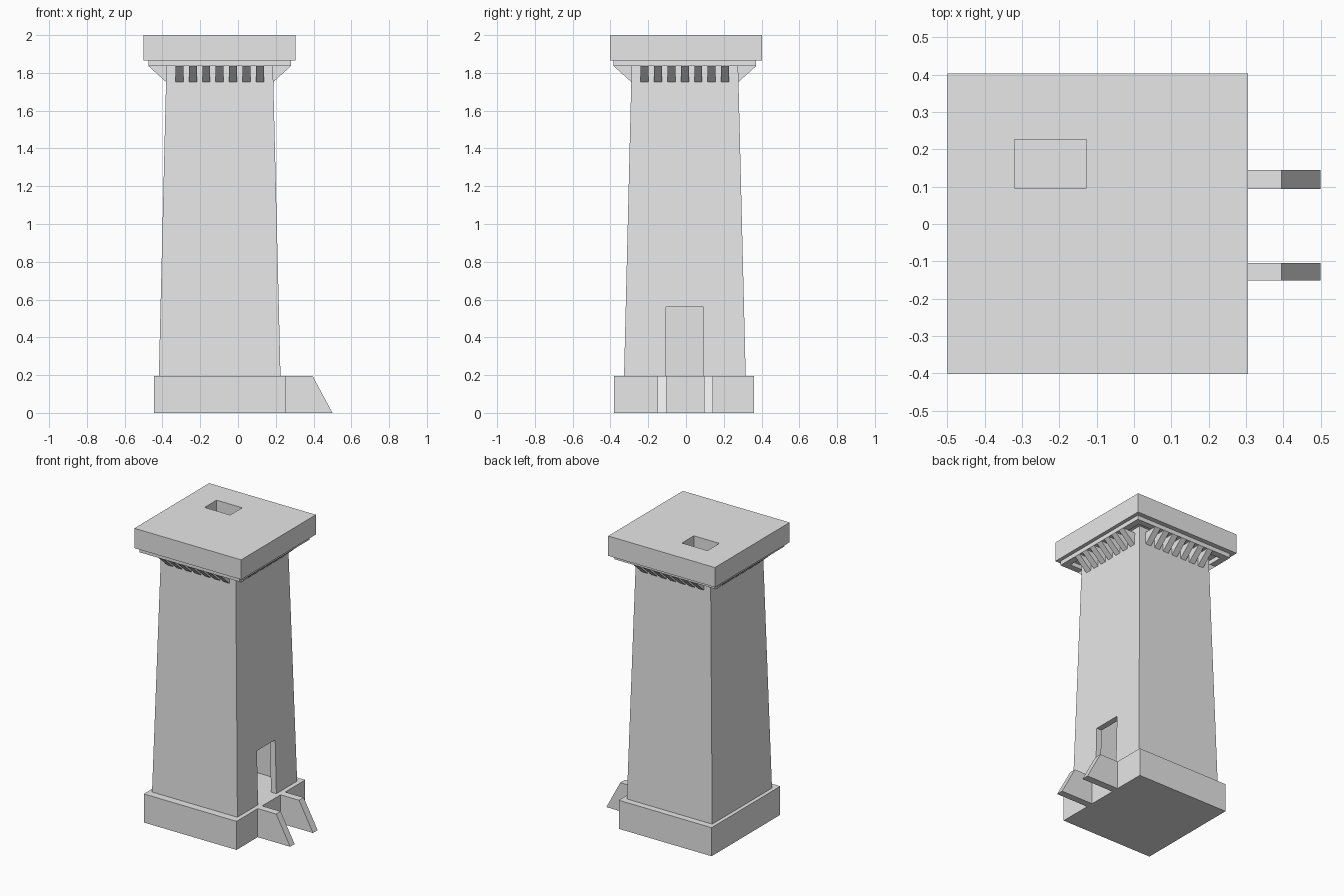
import bpy, bmesh
from math import pi
from mathutils import Matrix, Vector

if "Cube" in bpy.data.objects:
    bpy.data.objects.remove(bpy.data.objects["Cube"])

stone = bpy.data.materials.new("pale_stone")
stone.use_nodes = True
GREY = (0.8, 0.8, 0.8, 1)
stone.diffuse_color = GREY
stone.node_tree.nodes["Principled BSDF"].inputs["Base Color"].default_value = GREY

CX, CY = -0.097, -0.006          # tower axis
FLOOR, SLAB, TOP = 0.195, 1.865, 2.0


def finish(name, bm):
    bmesh.ops.recalc_face_normals(bm, faces=bm.faces)
    mesh = bpy.data.meshes.new(name)
    bm.to_mesh(mesh)
    bm.free()
    mesh.materials.append(stone)
    obj = bpy.data.objects.new(name, mesh)
    bpy.context.collection.objects.link(obj)
    return obj


def loft(bm, lower, upper):
    """Closed solid between two matching rings of points."""
    a = [bm.verts.new(p) for p in lower]
    b = [bm.verts.new(p) for p in upper]
    bm.faces.new(a)
    bm.faces.new(b)
    for i in range(len(a)):
        j = (i + 1) % len(a)
        bm.faces.new((a[i], a[j], b[j], b[i]))


def ring(x0, x1, y0, y1, z):
    return [(x0, y0, z), (x1, y0, z), (x1, y1, z), (x0, y1, z)]


def box(name, x0, x1, y0, y1, z0, z1):
    bm = bmesh.new()
    loft(bm, ring(x0, x1, y0, y1, z0), ring(x0, x1, y0, y1, z1))
    return finish(name, bm)


def taper(name, z0, z1, inset=0.0):
    """Square shaft whose sides lean inward with height."""
    rings = []
    for z in (z0, z1):
        r = 0.322 - (z - FLOOR) * 0.0245 - inset
        rings.append(ring(CX - r, CX + r, CY - r, CY + r, z))
    bm = bmesh.new()
    loft(bm, *rings)
    return finish(name, bm)


def cut(obj, cutter):
    cutter.hide_render = True
    mod = obj.modifiers.new("cut", "BOOLEAN")
    mod.operation, mod.solver, mod.object = "DIFFERENCE", "EXACT", cutter
    bpy.context.view_layer.update()
    graph = bpy.context.evaluated_depsgraph_get()
    mesh = bpy.data.meshes.new_from_object(obj.evaluated_get(graph))
    obj.modifiers.clear()
    obj.data = mesh
    bpy.data.objects.remove(cutter)


# Plinth
box("plinth", -0.445, 0.255, -0.38, 0.36, 0, FLOOR)

# Hollow shaft with a doorway on the left side
shaft = taper("shaft", FLOOR, SLAB)
cut(shaft, taper("shaft_cutter", 0.1, 1.95, 0.04))
cut(shaft, box("door_cutter", 0.05, 0.4, -0.105, 0.092, 0.1, 0.56))

# Sloped walls flanking the entrance
for name, y0, y1 in (("right_entry_wall", -0.152, -0.104), ("left_entry_wall", 0.094, 0.144)):
    profile = [(0.255, 0), (0.5, 0), (0.395, FLOOR), (0.255, FLOOR)]
    bm = bmesh.new()
    loft(bm, [(x, y0, z) for x, z in profile], [(x, y1, z) for x, z in profile])
    finish(name, bm)

# Roof slab with hatch
roof = box("roof_slab", -0.5, 0.305, -0.402, 0.403, SLAB, TOP)
cut(roof, box("hatch_cutter", -0.32, -0.127, 0.097, 0.226, 1.8, 2.1))

# Open beam frame under the slab
R, W, BEAM = 0.377, 0.045, 1.836
frame = box("beam_frame", CX - R, CX + R, CY - R, CY + R, BEAM, SLAB)
R2 = R - W
cut(frame, box("frame_cutter", CX - R2, CX + R2, CY - R2, CY + R2, 1.8, 1.9))

# Wedge brackets, seven on each side
wedge = [(0.275, BEAM), (R, BEAM), (0.284, 1.752), (0.275, 1.752)]
for k, side in enumerate(("left", "back", "right", "front")):
    bm = bmesh.new()
    for i in range(-3, 4):
        mid = i * 0.071
        loft(bm, [(r, mid - 0.021, z) for r, z in wedge],
             [(r, mid + 0.021, z) for r, z in wedge])
    turn = Matrix.Translation(Vector((CX, CY, 0))) @ Matrix.Rotation(k * pi / 2, 4, "Z")
    bm.transform(turn)
    finish(side + "_brackets", bm)
